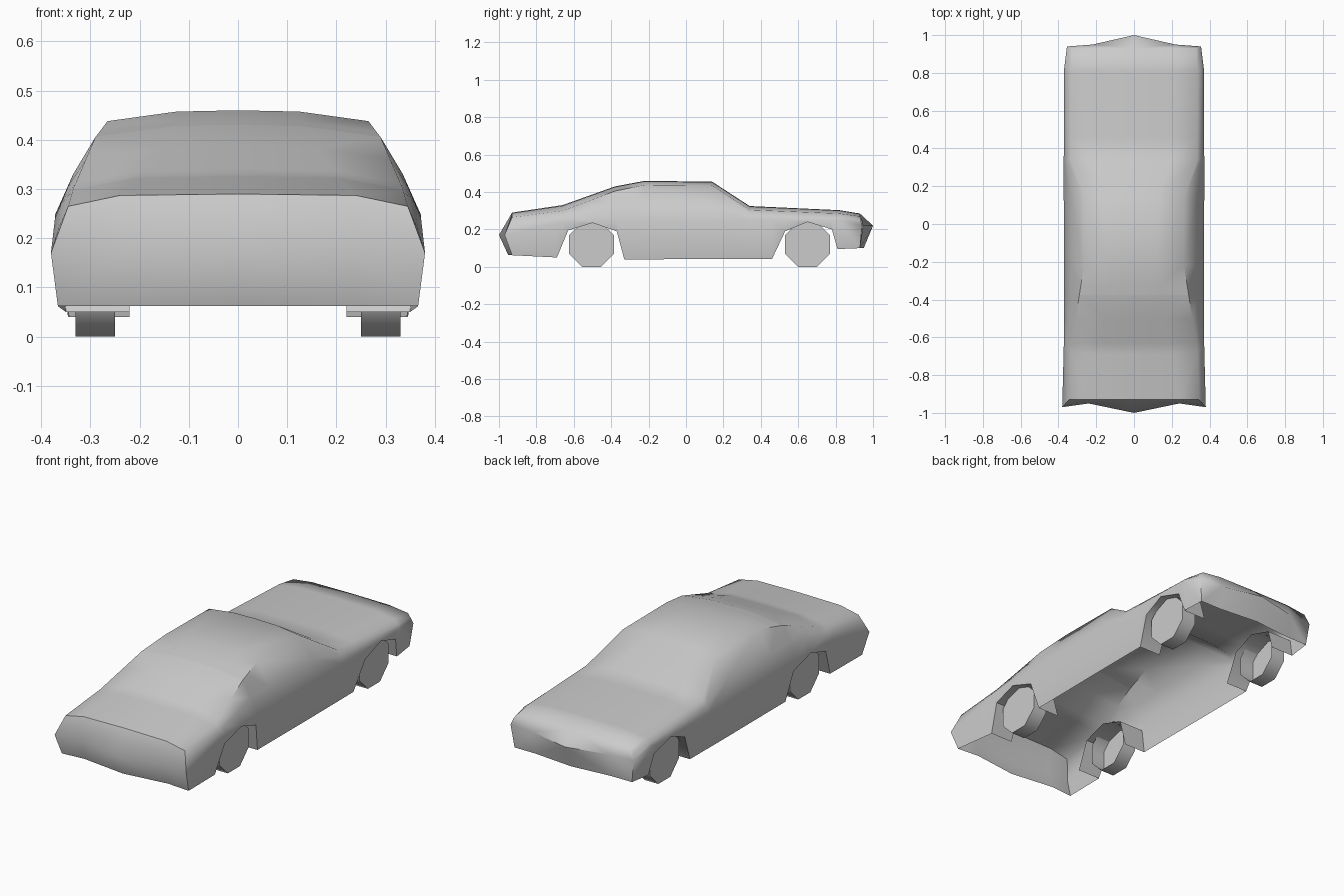
import bpy, bmesh, math
from mathutils import Matrix

if "Cube" in bpy.data.objects:
    bpy.data.objects.remove(bpy.data.objects["Cube"])


def finish(name, bm, angle=50):
    bmesh.ops.remove_doubles(bm, verts=bm.verts, dist=0.0005)
    bmesh.ops.recalc_face_normals(bm, faces=bm.faces)
    me = bpy.data.meshes.new(name)
    bm.to_mesh(me)
    bm.free()
    ob = bpy.data.objects.new(name, me)
    bpy.context.collection.objects.link(ob)
    mir = ob.modifiers.new("mirror", 'MIRROR')
    mir.use_clip = True
    bpy.ops.object.select_all(action='DESELECT')
    ob.select_set(True)
    bpy.context.view_layer.objects.active = ob
    bpy.ops.object.shade_smooth_by_angle(angle=math.radians(angle))
    return ob


def sample(table, y):
    """Piecewise linear lookup of a table keyed by its first column."""
    if y <= table[0][0]:
        return table[0][1:]
    for a, b in zip(table, table[1:]):
        if y <= b[0]:
            t = (y - a[0]) / (b[0] - a[0])
            return [p + (q - p) * t for p, q in zip(a[1:], b[1:])]
    return table[-1][1:]


def grid(bm, rows):
    rows = [[bm.verts.new(p) for p in r] for r in rows]
    for r, s in zip(rows, rows[1:]):
        for i in range(len(r) - 1):
            bm.faces.new((r[i], r[i + 1], s[i + 1], s[i]))


# Body stations: y, top z, mid x, edge x, edge z, shoulder x, z, waist x, z
KEYS = [
    (-0.93, .290, .240, .345, .265, .365, .220, .380, .170),
    (-0.66, .330, .200, .335, .300, .360, .270, .372, .240),
    (-0.38, .430, .130, .290, .405, .335, .330, .370, .245),
    (-0.22, .460, .125, .265, .438, .335, .330, .370, .245),
    (0.14, .455, .125, .265, .435, .335, .330, .372, .245),
    (0.34, .325, .200, .335, .305, .355, .280, .372, .247),
    (0.82, .303, .220, .335, .285, .360, .265, .370, .250),
    (0.93, .285, .220, .330, .270, .345, .250, .355, .220),
]
# Lower edge of the side, including both wheel openings
FRONT_ARCH = [(-0.69, .05), (-0.63, .195), (-0.5, .235), (-0.37, .19), (-0.33, .04)]
REAR_ARCH = [(0.46, .042), (0.53, .19), (0.65, .24), (0.78, .20), (0.81, .095)]
SILL = [(-0.93, .062)] + FRONT_ARCH + REAR_ARCH + [(0.93, .10)]


def section(y):
    top, mx, ex, ez, sx, sz, wx, wz = sample(KEYS, y)
    bz = sample(SILL, y)[0]
    return [(0, y, top), (mx, y, ez + (top - ez) * .88), (ex, y, ez),
            (sx, y, sz), (wx, y, wz), (wx - .13 * (wz - bz), y, bz)]


# Body shell, open underneath
ys = sorted({k[0] for k in KEYS} | {s[0] for s in SILL})
rows = [section(y) for y in ys]
bm = bmesh.new()


def end_panel(row, waist_y, low_y, waist_z):
    """Pointed bumper panel: bends the end section and closes it."""
    row[4] = (row[4][0], waist_y[2], row[4][2])
    row[5] = (row[5][0], low_y[2], row[5][2])
    wx, lx = row[4], row[5]
    m = row[1][0]
    grid(bm, [row[:3],
              [(0, waist_y[0], waist_z), (m, waist_y[1], waist_z), wx],
              [(0, low_y[0], lx[2]), (m, low_y[1], lx[2]), lx]])
    bm.faces.new([bm.verts.new(p) for p in row[2:5]])


end_panel(rows[0], (-1.0, -.95, -.97), (-.95, -.92, -.93), .17)
end_panel(rows[-1], (1.0, .95, .94), (.95, .93, .93), .22)
grid(bm, rows)
finish("car_body", bm)

# Wheel arch liners, running inwards from the openings
for name, arch in (("front", FRONT_ARCH), ("rear", REAR_ARCH)):
    bm = bmesh.new()
    outer = [section(y)[5] for y, z in arch]
    grid(bm, [outer, [(.22, p[1], p[2]) for p in outer]])
    finish(name + "_arch_liners", bm)

# Eight-sided wheels, open on the inner side
for name, y in (("front", -.505), ("rear", .65)):
    bm = bmesh.new()
    m = (Matrix.Translation((.29, y, .12)) @ Matrix.Rotation(math.pi / 2, 4, 'Y')
         @ Matrix.Rotation(math.pi / 8, 4, 'Z'))
    r = .12 / math.cos(math.pi / 8)
    bmesh.ops.create_cone(bm, cap_ends=True, segments=8, radius1=r, radius2=r,
                          depth=.08, matrix=m)
    inner = [f for f in bm.faces if f.calc_center_median().x < .26]
    bmesh.ops.delete(bm, geom=inner, context='FACES_ONLY')
    finish(name + "_wheels", bm)
